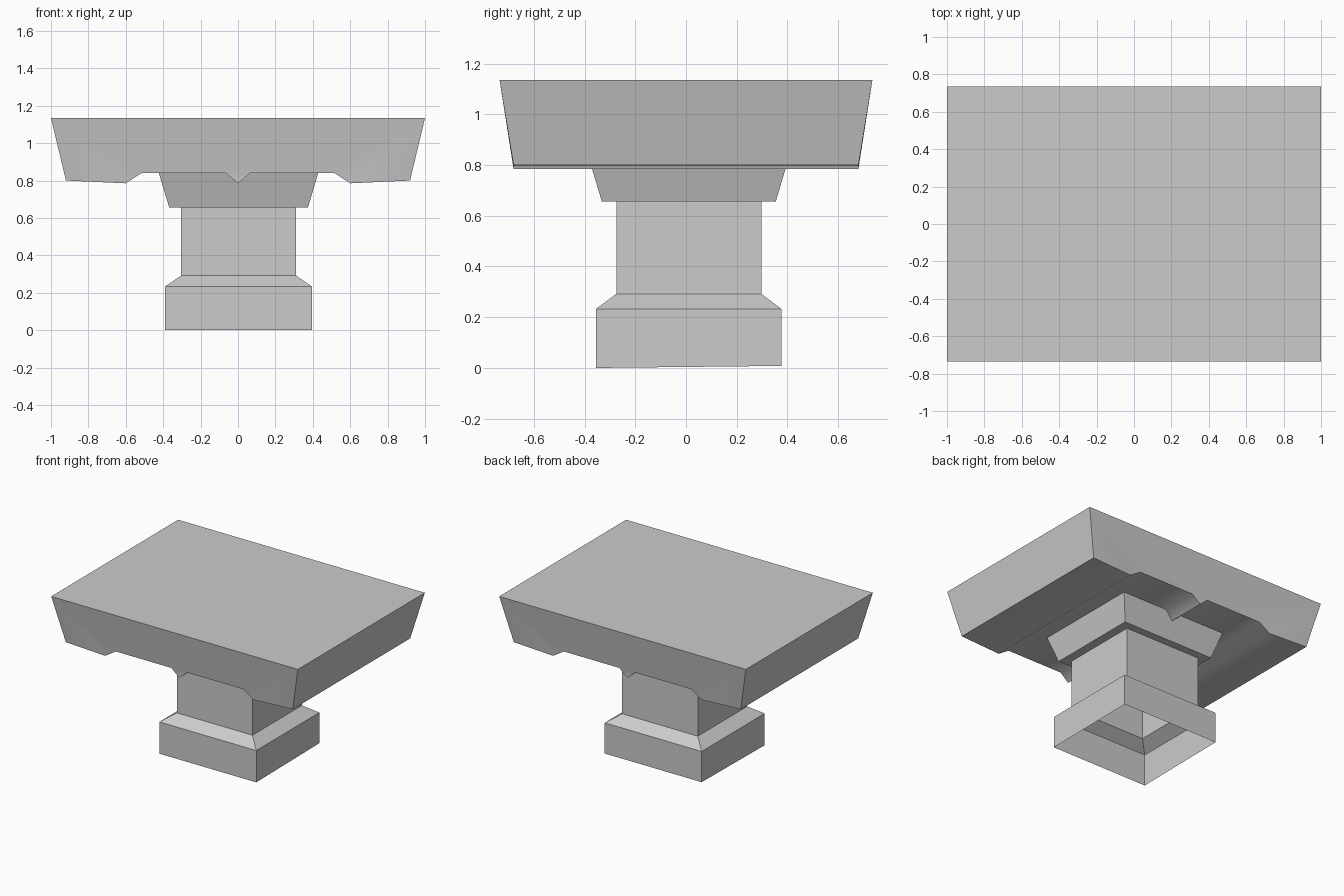
import bpy
import bmesh
import math

default_cube = bpy.data.objects.get("Cube")
if default_cube:
    bpy.data.objects.remove(default_cube, do_unlink=True)

# Stone colour
stone = bpy.data.materials.new("grey_stone")
stone.use_nodes = True
stone.diffuse_color = (0.6, 0.6, 0.6, 1)
bsdf = stone.node_tree.nodes["Principled BSDF"]
bsdf.inputs["Base Color"].default_value = stone.diffuse_color
bsdf.inputs["Roughness"].default_value = 0.9


def finish(bm, name, smooth_angle=None):
    """Turn a bmesh into a named object."""
    mesh = bpy.data.meshes.new(name)
    bm.to_mesh(mesh)
    bm.free()
    mesh.materials.append(stone)
    obj = bpy.data.objects.new(name, mesh)
    bpy.context.collection.objects.link(obj)
    if smooth_angle:
        bpy.ops.object.select_all(action='DESELECT')
        obj.select_set(True)
        bpy.context.view_layer.objects.active = obj
        bpy.ops.object.shade_smooth_by_angle(angle=math.radians(smooth_angle))
    return obj


def bridge(bm, ring_a, ring_b):
    """Join two matching closed rings with quads."""
    n = len(ring_a)
    for i in range(n):
        j = (i + 1) % n
        bm.faces.new((ring_a[i], ring_a[j], ring_b[j], ring_b[i]))


def square_stack(name, levels):
    """Open rectangular shell through (half x, half y, z) levels, bottom up."""
    bm = bmesh.new()
    rings = []
    for hx, hy, z in levels:
        rings.append([bm.verts.new((sx * hx + 0.003, sy * hy + 0.011, z))
                      for sx, sy in ((-1, -1), (1, -1), (1, 1), (-1, 1))])
    for low, high in zip(rings, rings[1:]):
        bridge(bm, low, high)
    return bm


# Table slab: ribbed underside profile, mirrored in x, tapered in y
half = [(0, 0.785), (0.065, 0.84), (0.515, 0.84), (0.6, 0.785), (0.92, 0.80), (1, 1.135)]
profile = half + [(-x, z) for x, z in reversed(half[1:])]
bm = bmesh.new()
front, back = [
    [bm.verts.new((x, side * (0.735 if z > 1 else 0.68), z)) for x, z in profile]
    for side in (-1, 1)]
bridge(bm, front, back)
ends = [bm.faces.new(front), bm.faces.new(back)]
bmesh.ops.recalc_face_normals(bm, faces=bm.faces[:])
bmesh.ops.triangulate(bm, faces=ends)
finish(bm, "table_slab", 45)

# Pedestal: hollow base, sloped collar, shaft and flared capital
bm = square_stack("pedestal", [
    (0.393, 0.365, 0),
    (0.393, 0.365, 0.233),
    (0.307, 0.286, 0.292),
    (0.307, 0.286, 0.656),
    (0.371, 0.343, 0.656),
    (0.426, 0.398, 0.84)])
# The foot rises slightly towards the back
for v in bm.verts:
    if v.co.z < 0.1 and v.co.y > 0:
        v.co.z = 0.008
finish(bm, "pedestal")
